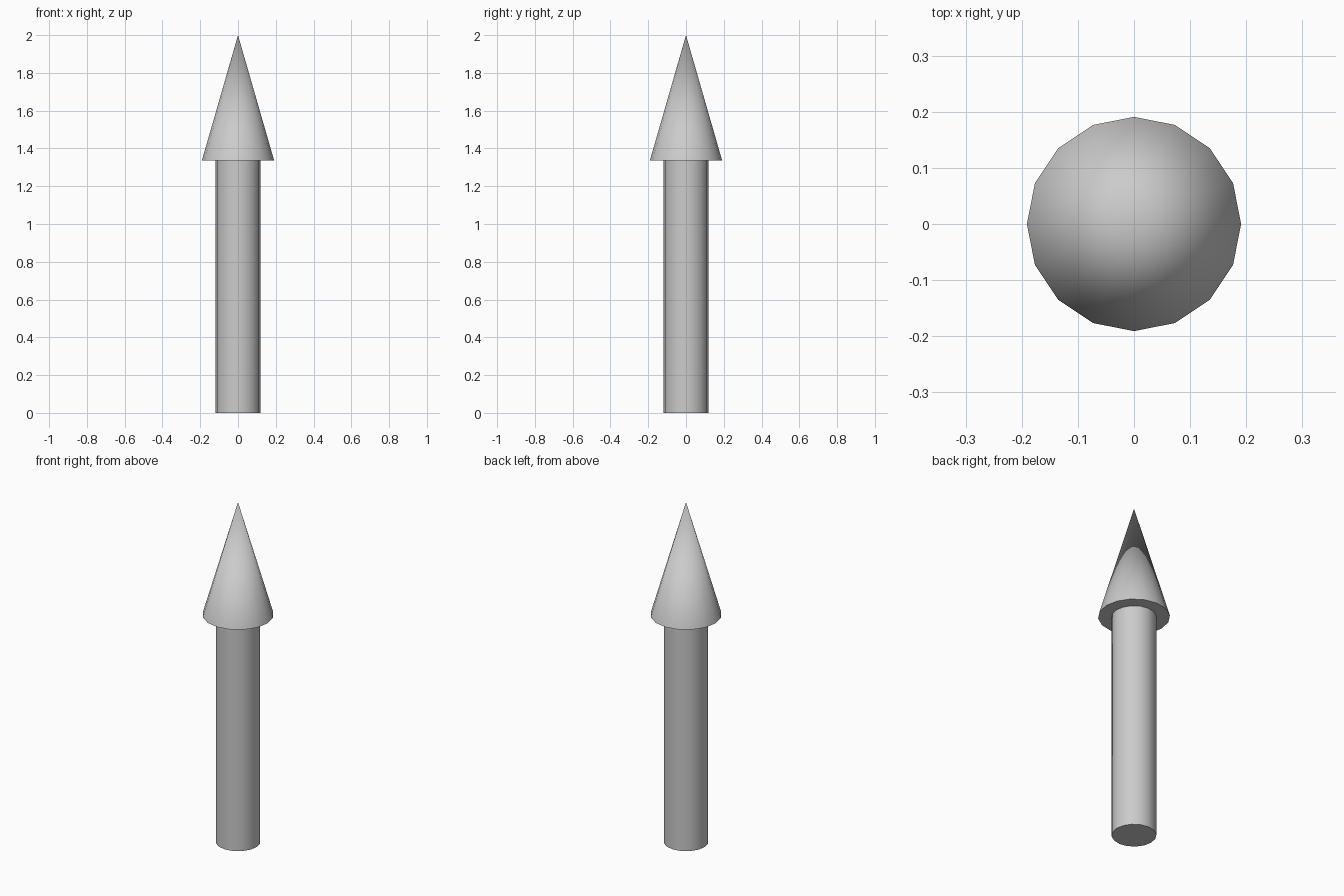
import bpy
import math

if "Cube" in bpy.data.objects:
    bpy.data.objects.remove(bpy.data.objects["Cube"])

SIDES = 16
HEAD_Z = 1.337
TOP_Z = 2.0


def tapered(name, r_bottom, r_top, z0, z1):
    """Capped 16-sided cone or cylinder with a corner on the +x axis."""
    bpy.ops.mesh.primitive_cone_add(
        vertices=SIDES, radius1=r_bottom, radius2=r_top, depth=z1 - z0,
        location=(0, 0, (z0 + z1) / 2))
    obj = bpy.context.object
    obj.name = name
    bpy.ops.object.shade_smooth_by_angle(angle=math.radians(35))
    return obj


# Straight shaft standing on the ground
tapered("shaft", 0.119, 0.119, 0.0, HEAD_Z)

# Pointed head with a flat underside
tapered("arrow_head", 0.191, 0.0, HEAD_Z, TOP_Z)
